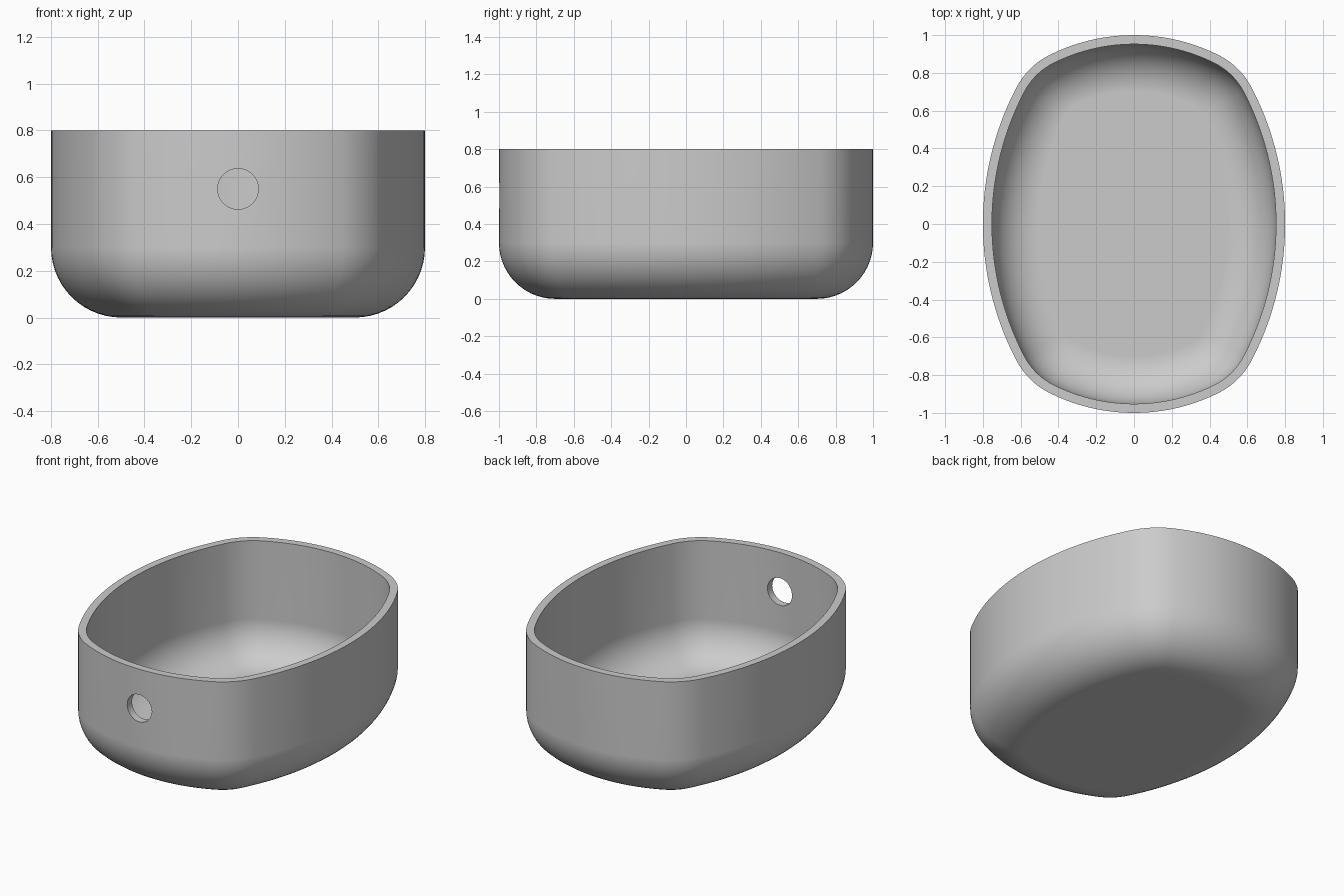
import bpy, bmesh, math

WALL = 0.048          # shell thickness
HEIGHT = 0.8
FILLET = 0.3          # rounding between wall and base
SEGMENTS = 192
FILLET_STEPS = 14

# Plan outline: bulging side arcs, bulging end arcs and tangent corner arcs
SIDE_R, END_R, CORNER_R = 1.56, 1.0, 0.4
CORNER_X, CORNER_Y = 0.268, 0.537
SIDE_CX, END_CY = 0.8 - SIDE_R, 1.0 - END_R
SIDE_LIMIT = math.atan2(CORNER_Y, CORNER_X - SIDE_CX)
END_LIMIT = math.atan2(CORNER_Y - END_CY, CORNER_X)


def outline_point(angle, inset):
    """Point whose outward normal has this angle, moved inward by inset."""
    c, s = math.cos(angle), math.sin(angle)
    quarter = math.atan2(abs(s), abs(c))
    if quarter < SIDE_LIMIT:
        cx, cy, r = SIDE_CX, 0, SIDE_R
    elif quarter > END_LIMIT:
        cx, cy, r = 0, END_CY, END_R
    else:
        cx, cy, r = CORNER_X, CORNER_Y, CORNER_R
    return (math.copysign(cx + (r - inset) * abs(c), c) if cx >= 0 or abs(c) > 1e-6 else 0,
            math.copysign(cy + (r - inset) * abs(s), s))


def fillet_profile(radius):
    """Inset and height pairs from the wall down to the flat base."""
    steps = [i / FILLET_STEPS * math.pi / 2 for i in range(FILLET_STEPS + 1)]
    return [(FILLET - radius * math.cos(t), FILLET - radius * math.sin(t)) for t in steps]


# Profile runs from the outer base up over the rim and down to the inner floor
outer = fillet_profile(FILLET)
inner = fillet_profile(FILLET - WALL)
profile = outer[::-1] + [(0, HEIGHT), (WALL, HEIGHT)] + inner

# Tub shell
bm = bmesh.new()
rings = []
for inset, z in profile:
    ring = []
    for i in range(SEGMENTS):
        x, y = outline_point(2 * math.pi * (i + 0.5) / SEGMENTS, inset)
        ring.append(bm.verts.new((x, y, z)))
    rings.append(ring)
for low, high in zip(rings, rings[1:]):
    for i in range(SEGMENTS):
        j = (i + 1) % SEGMENTS
        bm.faces.new((low[i], low[j], high[j], high[i]))
bm.faces.new(rings[0][::-1])
bm.faces.new(rings[-1])
bmesh.ops.recalc_face_normals(bm, faces=bm.faces)

if "Cube" in bpy.data.objects:
    bpy.data.objects.remove(bpy.data.objects["Cube"], do_unlink=True)

mesh = bpy.data.meshes.new("tub")
bm.to_mesh(mesh)
bm.free()
tub = bpy.data.objects.new("tub", mesh)
bpy.context.collection.objects.link(tub)

# Plain grey material
grey = bpy.data.materials.new("plain_grey")
grey.use_nodes = True
colour = (0.6, 0.6, 0.6, 1)
grey.diffuse_color = colour
grey.node_tree.nodes["Principled BSDF"].inputs["Base Color"].default_value = colour
mesh.materials.append(grey)

# Round hole through the front wall
bpy.ops.mesh.primitive_cylinder_add(vertices=48, radius=0.087, depth=0.4,
                                    location=(0, -1, 0.55),
                                    rotation=(math.pi / 2, 0, 0))
cutter = bpy.context.object
cutter.name = "hole_cutter"
cutter.hide_render = True
cutter.data.materials.append(grey)

bpy.ops.object.select_all(action='DESELECT')
tub.select_set(True)
bpy.context.view_layer.objects.active = tub
cut = tub.modifiers.new("front_hole", 'BOOLEAN')
cut.operation = 'DIFFERENCE'
cut.solver = 'EXACT'
cut.object = cutter
bpy.ops.object.modifier_apply(modifier=cut.name)
bpy.data.objects.remove(cutter, do_unlink=True)

# Smooth shading with crisp rim and hole edges
bpy.ops.object.shade_smooth_by_angle(angle=math.radians(30))
weighted = tub.modifiers.new("weighted_normals", 'WEIGHTED_NORMAL')
weighted.keep_sharp = True
